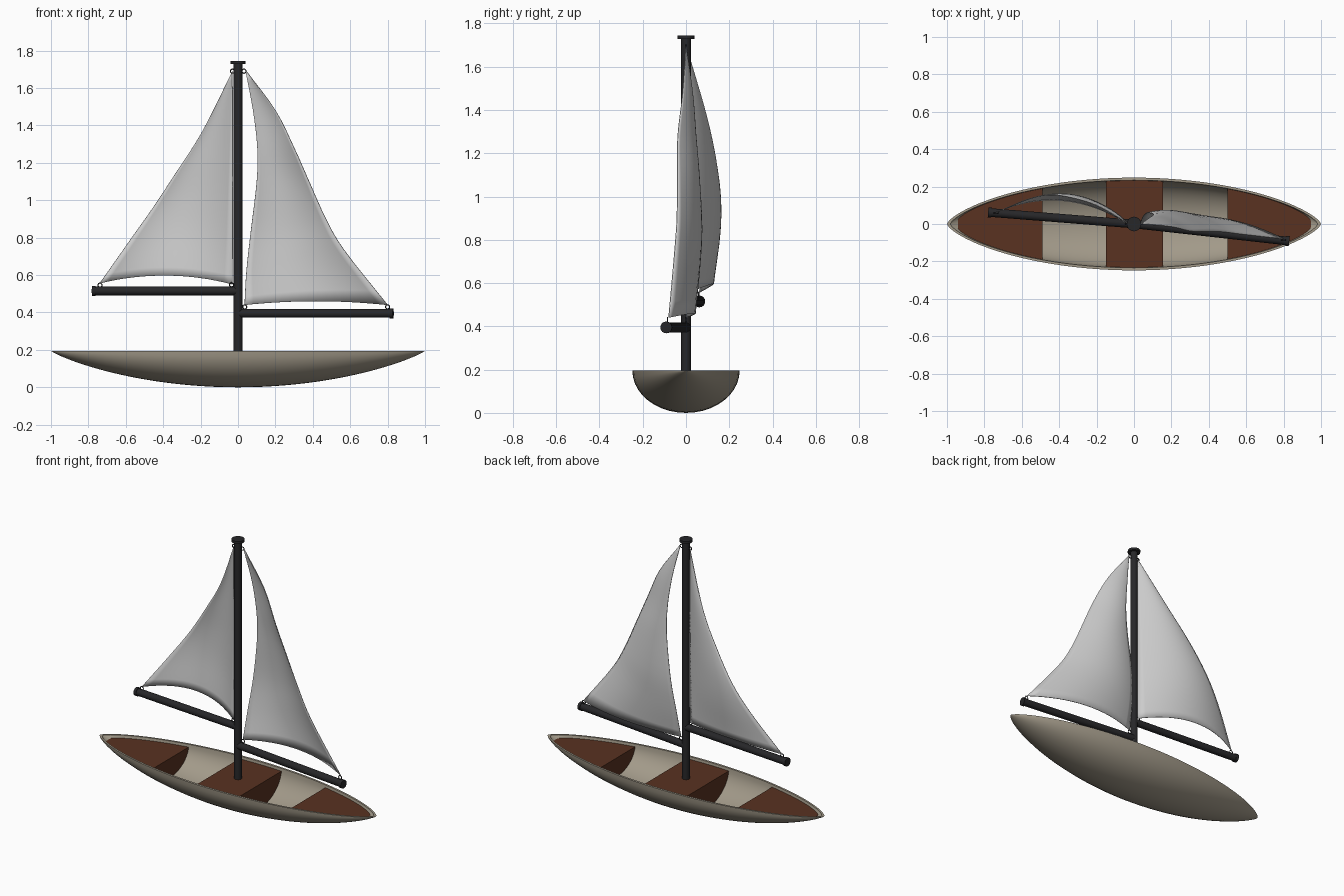
import bpy, bmesh, math
from mathutils import Vector

if "Cube" in bpy.data.objects:
    bpy.data.objects.remove(bpy.data.objects["Cube"])


def material(name, rgb):
    m = bpy.data.materials.new(name)
    m.diffuse_color = (*rgb, 1)
    m.use_nodes = True
    m.node_tree.nodes["Principled BSDF"].inputs["Base Color"].default_value = m.diffuse_color
    return m


CREAM = material("cream_paint", (0.36, 0.32, 0.25))
BROWN = material("brown_wood", (0.10, 0.032, 0.015))
BLACK = material("black_spar", (0.02, 0.02, 0.022))
RIM = 0.195


def loft(name, rings, mat=None, closed=True, caps=False, angle=40):
    """Skin a list of equal-length point rows."""
    bm = bmesh.new()
    rows = [[bm.verts.new(p) for p in r] for r in rings]
    n = len(rows[0])
    for a, b in zip(rows, rows[1:]):
        for i in range(n if closed else n - 1):
            j = (i + 1) % n
            bm.faces.new((a[i], a[j], b[j], b[i]))
    if caps:
        bm.faces.new(rows[0])
        bm.faces.new(rows[-1])
    bmesh.ops.remove_doubles(bm, verts=bm.verts, dist=1e-4)
    bmesh.ops.recalc_face_normals(bm, faces=bm.faces)
    me = bpy.data.meshes.new(name)
    bm.to_mesh(me)
    bm.free()
    ob = bpy.data.objects.new(name, me)
    bpy.context.collection.objects.link(ob)
    return finish(ob, name, mat, angle)


def finish(ob, name, mat, angle=40):
    ob.name = name
    if mat:
        ob.data.materials.append(mat)
    bpy.ops.object.select_all(action='DESELECT')
    ob.select_set(True)
    bpy.context.view_layer.objects.active = ob
    bpy.ops.object.shade_smooth_by_angle(angle=math.radians(angle))
    return ob


def section(x, length, beam, depth, top=RIM, n=20):
    """Half-elliptic hull section at x, cut off at height top."""
    k = max(0.0, 1 - (x / length) ** 2)
    w, d = beam * k ** 0.7, depth * k ** 0.85
    t0 = math.asin(min(1, (RIM - top) / d)) if top < RIM else 0
    ts = [t0 + (math.pi - 2 * t0) * i / n for i in range(n + 1)]
    return [(x, w * math.cos(t), RIM - d * math.sin(t)) for t in ts]


# Hull: outer and inner skin joined at the rim
rings = []
for i in range(49):
    s = math.sin(math.pi / 2 * (i / 24 - 1))
    rings.append(section(s, 1, 0.248, 0.195)
                 + section(s * 0.982, 0.982, 0.234, 0.181)[::-1])
loft("hull", rings, CREAM)

# Solid seats fitted to the inner skin
for name, x0, x1 in (("middle_seat", -0.15, 0.155),
                     ("left_seat", -0.94, -0.49), ("right_seat", 0.5, 0.945)):
    rows = [section(x0 + (x1 - x0) * i / 14, 0.985, 0.237, 0.184, 0.178) for i in range(15)]
    loft(name, rows, BROWN, caps=True)


def rod(name, a, b, r):
    a, b = Vector(a), Vector(b)
    bpy.ops.mesh.primitive_cylinder_add(vertices=24, radius=r, depth=(b - a).length,
                                        location=(a + b) / 2)
    ob = bpy.context.object
    ob.rotation_euler = (b - a).to_track_quat('Z', 'Y').to_euler()
    return finish(ob, name, BLACK)


# Mast, booms and their end caps
rod("mast", (0, 0, 0.15), (0, 0, 1.735), 0.023)
rod("mast_cap", (0, 0, 1.729), (0, 0, 1.745), 0.039)
for name, x, y, z in (("left_boom", -0.78, 0.062, 0.515), ("right_boom", 0.83, -0.092, 0.395)):
    end = Vector((x, y, z))
    rod(name, (0, 0, z), end, 0.023)
    inner = end - Vector((x, y, 0)).normalized() * 0.018
    rod(name + "_cap", inner, end, 0.027)


def spline(pts, t):
    """Catmull-Rom curve through the points."""
    p = [Vector(q) for q in pts]
    p = [2 * p[0] - p[1]] + p + [2 * p[-1] - p[-2]]
    f = t * (len(pts) - 1)
    i = min(int(f), len(pts) - 2)
    f -= i
    a, b, c, d = p[i:i + 4]
    return 0.5 * (2 * b + (c - a) * f + (2 * a - 5 * b + 4 * c - d) * f ** 2
                  + (3 * b - a - 3 * c + d) * f ** 3)


def sail(name, luff, leech, belly, lift):
    rows = []
    for i in range(25):
        u = i / 24
        a, b = spline(luff, u), spline(leech, u)
        row = []
        for j in range(17):
            v = j / 16
            bow = 4 * v * (1 - v)
            row.append(a.lerp(b, v) + Vector((0, belly * (1 - u), lift * (1 - u) ** 3)) * bow)
        rows.append(row)
    ob = loft(name, rows, closed=False, angle=60)
    mod = ob.modifiers.new("thickness", 'SOLIDIFY')
    mod.thickness = 0.004
    mod.offset = 0


# Sails, edges listed from boom to masthead
sail("left_sail",
     [(-0.03, 0, 0.55), (-0.028, 0, 0.93), (-0.028, 0, 1.31), (-0.03, 0, 1.69)],
     [(-0.74, 0.06, 0.555), (-0.575, 0.13, 0.79), (-0.455, 0.155, 0.96),
      (-0.33, 0.14, 1.15), (-0.19, 0.095, 1.37), (-0.03, 0.002, 1.69)], 0.095, 0.045)
sail("right_sail",
     [(0.035, 0, 0.44), (0.045, 0.035, 0.62), (0.068, 0.06, 0.83),
      (0.1, 0.055, 1.1), (0.103, 0.045, 1.28), (0.08, 0.03, 1.48), (0.04, 0, 1.69)],
     [(0.8, -0.08, 0.44), (0.57, -0.054, 0.73), (0.47, -0.042, 0.9),
      (0.38, -0.04, 1.1), (0.3, -0.038, 1.28), (0.2, -0.015, 1.48), (0.045, 0, 1.69)], 0.078, 0.02)

# Small rings tying the sail corners to mast and booms
for i, p in enumerate([(-0.03, 0, 1.69), (0.032, 0, 1.69), (-0.034, 0, 0.548), (0.036, 0, 0.43),
                       (-0.738, 0.059, 0.546), (0.8, -0.086, 0.43)]):
    bpy.ops.mesh.primitive_torus_add(major_segments=16, minor_segments=6, major_radius=0.011,
                                     minor_radius=0.003, location=p,
                                     rotation=(math.pi / 2, 0, 0))
    finish(bpy.context.object, f"sail_ring_{i + 1}", BLACK)
